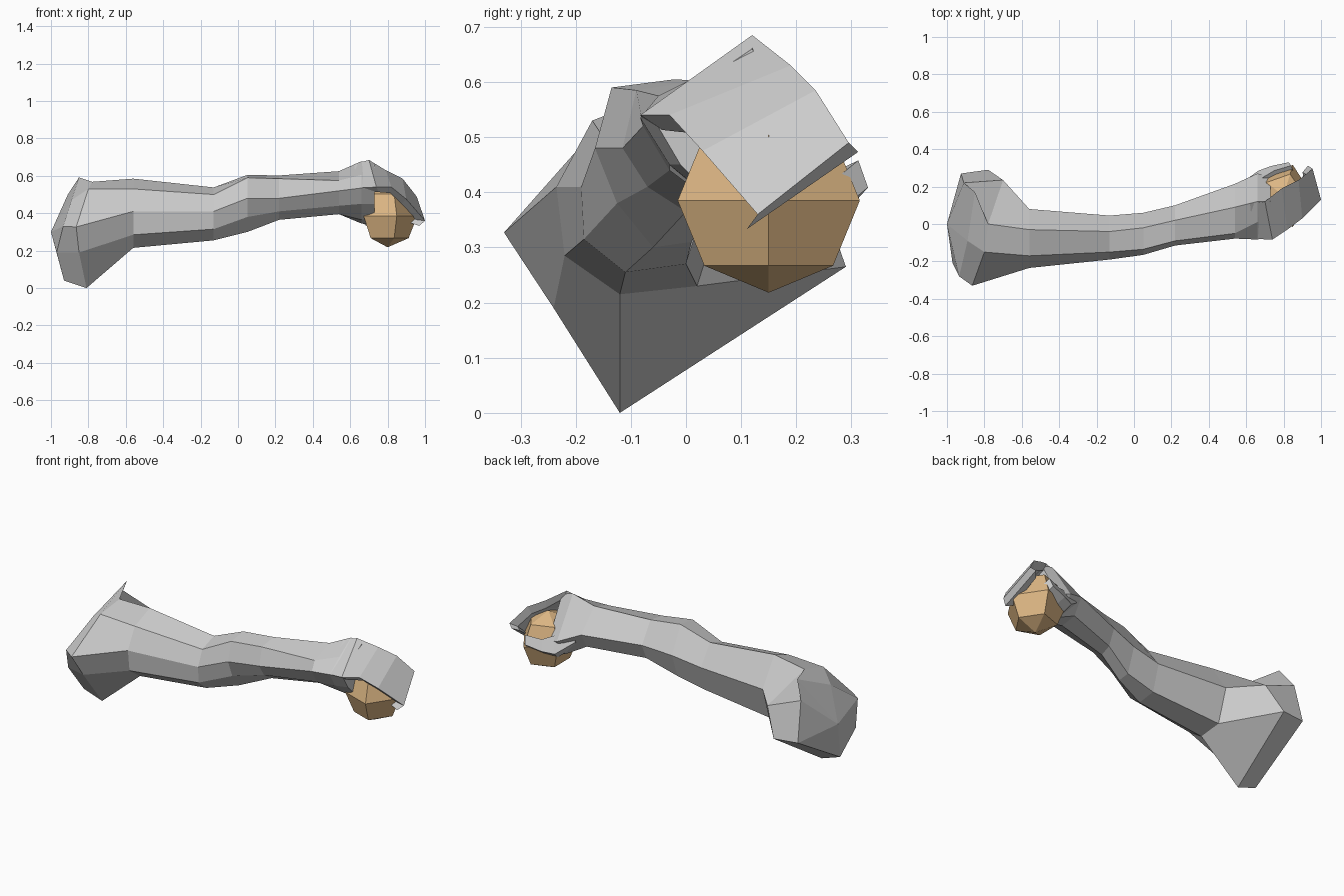
import bpy, bmesh
from math import radians
from mathutils import Vector as V

if "Cube" in bpy.data.objects:
    bpy.data.objects.remove(bpy.data.objects["Cube"])


def loft(name, rings, cap_tip=None):
    """Skin a list of equal-length rings of points; ends closed by faces or a tip point."""
    bm = bmesh.new()
    vr = [[bm.verts.new(p) for p in r] for r in rings]
    n = len(vr[0])
    for a, b in zip(vr, vr[1:]):
        for i in range(n):
            j = (i + 1) % n
            bm.faces.new((a[i], a[j], b[j], b[i]))
    if cap_tip:
        t = bm.verts.new(cap_tip)
        for i in range(n):
            bm.faces.new((t, vr[0][(i + 1) % n], vr[0][i]))
    else:
        bm.faces.new(vr[0][::-1])
    bm.faces.new(vr[-1])
    bmesh.ops.recalc_face_normals(bm, faces=bm.faces)
    me = bpy.data.meshes.new(name)
    bm.to_mesh(me)
    bm.free()
    ob = bpy.data.objects.new(name, me)
    bpy.context.collection.objects.link(ob)
    return ob


# Shoulder rings, tilted, so each point has its own x
shoulder = [
    [(-.89, -.09, .47), (-.935, -.28, .33), (-.97, -.21, .19), (-.93, -.12, .04),
     (-.925, .27, .27), (-.91, .22, .50), (-.85, .17, .592)],
    [(-.80, -.15, .53), (-.865, -.33, .327), (-.85, -.24, .19), (-.81, -.12, 0),
     (-.78, .29, .265), (-.70, .235, .42), (-.78, .0, .568)],
]

# Arm cross-sections (y, z) from upper arm through elbow to wrist and palm
sections = {
    -.56: [(-.17, .53), (-.235, .41), (-.22, .285), (-.12, .215), (.02, .23), (.08, .42), (-.03, .585)],
    -.13: [(-.15, .50), (-.19, .41), (-.185, .315), (-.11, .255), (0, .27), (.045, .42), (-.04, .538)],
    .05: [(-.135, .59), (-.165, .48), (-.125, .38), (-.06, .30), (.01, .31), (.06, .45), (-.02, .605)],
    .22: [(-.09, .585), (-.115, .48), (-.07, .41), (0, .365), (.06, .39), (.10, .48), (.02, .602)],
    .54: [(-.05, .575), (-.078, .52), (-.03, .44), (.06, .395), (.16, .41), (.215, .50), (.09, .625)],
    .66: [(.01, .605), (-.083, .535), (-.03, .45), (.07, .365), (.19, .345), (.27, .45), (.12, .678)],
    .73: [(.03, .60), (-.06, .535), (-.01, .45), (.07, .37), (.19, .335), (.25, .43), (.12, .66)],
}
arm = [[(x, y, z) for y, z in pts] for x, pts in sections.items()]
loft("arm", shoulder + arm, cap_tip=(-1, 0, .3))

# Curled fingers: a thick slab following front and back edges around the ball
ball_centre = V((.80, .15, .385))
front_edge = [(.64, -.08, .535), (.74, -.083, .54), (.82, -.03, .54), (.90, .03, .475), (1.0, .13, .36), (.97, .11, .333)]
back_edge = [(.62, .11, .662), (.70, .12, .685), (.79, .19, .63), (.88, .235, .585), (.955, .295, .49), (.93, .312, .473)]


def inner(p):
    return V(p) + (ball_centre - V(p)).normalized() * .05


loft("fingers", [(f, b, inner(b), inner(f)) for f, b in zip(front_edge, back_edge)])

# Thumb: tapering four-sided tube along a bent path (centre, half width, half height)
path = [((.60, .17, .47), .05, .07), ((.69, .235, .40), .05, .07),
        ((.75, .275, .40), .035, .045), ((.84, .305, .42), .025, .038)]
loft("thumb", [[V(c) + V((-w * .5, w, -h * .3)), V(c) + V((0, w * .3, h)),
                V(c) + V((w * .5, -w, h * .3)), V(c) + V((0, -w * .3, -h))]
               for c, w, h in path])

# Held ball: coarse five-sided sphere, one edge facing +x
bpy.ops.mesh.primitive_uv_sphere_add(segments=5, ring_count=4, radius=.167,
                                     location=ball_centre, rotation=(0, 0, radians(-90)))
ball = bpy.context.object
ball.name = "ball"
ball.scale = (1.04, .95, 1)
mat = bpy.data.materials.new("tan")
mat.diffuse_color = (.72, .47, .23, 1)
mat.use_nodes = True
mat.node_tree.nodes["Principled BSDF"].inputs["Base Color"].default_value = mat.diffuse_color
ball.data.materials.append(mat)
